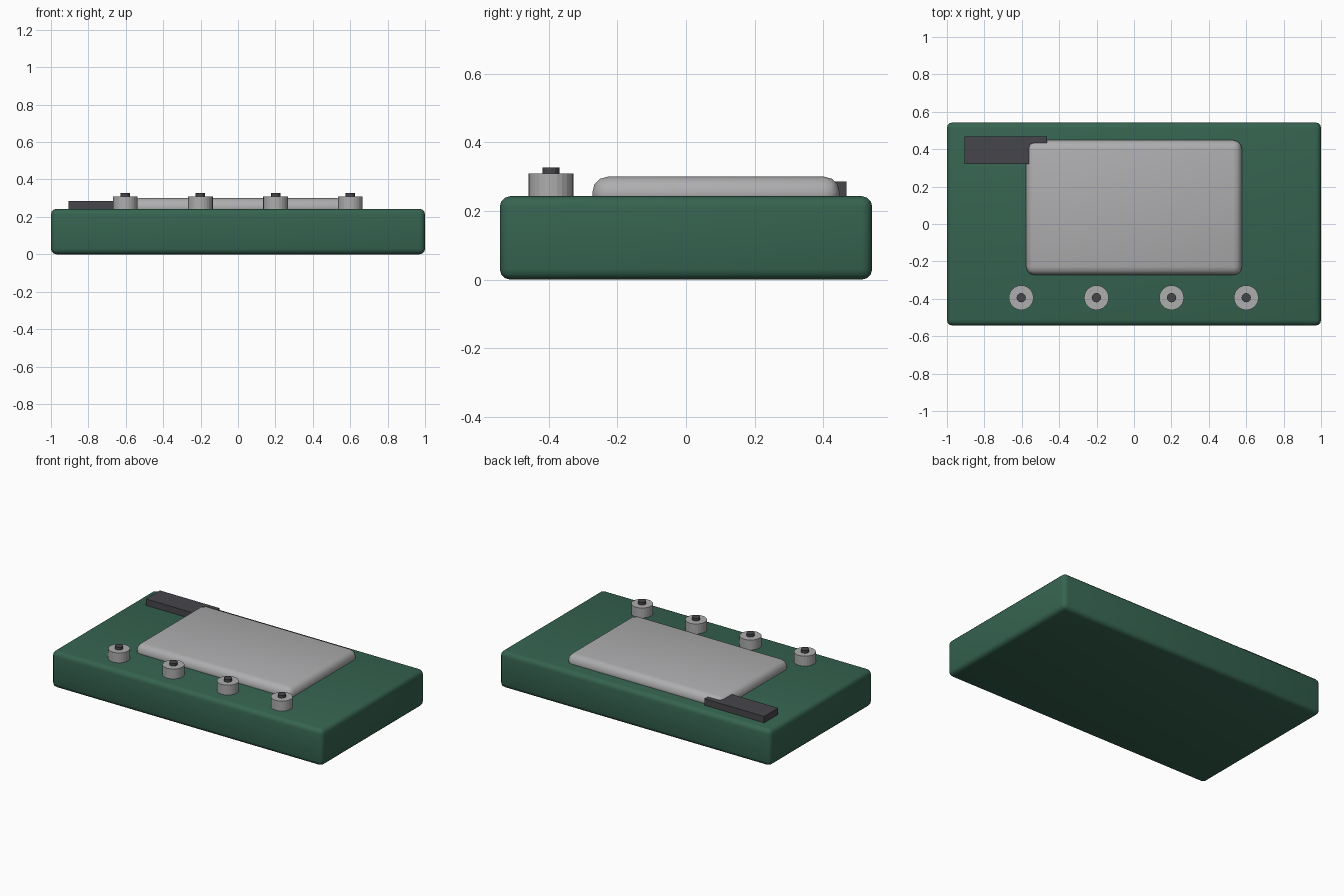
import bpy
import math

if "Cube" in bpy.data.objects:
    bpy.data.objects.remove(bpy.data.objects["Cube"])


def make_material(name, rgb):
    mat = bpy.data.materials.new(name)
    mat.diffuse_color = (*rgb, 1.0)
    mat.use_nodes = True
    mat.node_tree.nodes["Principled BSDF"].inputs["Base Color"].default_value = mat.diffuse_color
    return mat


GREEN = make_material("dark green", (0.036, 0.125, 0.08))
GREY = make_material("light grey", (0.42, 0.42, 0.43))
CHARCOAL = make_material("charcoal", (0.062, 0.06, 0.068))


def finish(obj, name, mat):
    obj.name = name
    obj.data.materials.append(mat)
    return obj


def box(name, x, y, z, mat, bevel=0.0):
    """Box spanning the (min, max) ranges, with optional rounded edges."""
    spans = (x, y, z)
    bpy.ops.mesh.primitive_cube_add(size=1, location=[(a + b) / 2 for a, b in spans])
    obj = finish(bpy.context.object, name, mat)
    obj.scale = [b - a for a, b in spans]
    bpy.ops.object.transform_apply(location=False, rotation=False, scale=True)
    if bevel:
        mod = obj.modifiers.new("rounded_edges", "BEVEL")
        mod.width = bevel
        mod.segments = 3
        bpy.ops.object.modifier_apply(modifier=mod.name)
        bpy.ops.object.shade_smooth_by_angle(angle=math.radians(35))
    return obj


def cylinder(name, x, y, z, radius, sides, mat):
    bpy.ops.mesh.primitive_cylinder_add(
        vertices=sides, radius=radius, depth=z[1] - z[0],
        location=(x, y, (z[0] + z[1]) / 2))
    return finish(bpy.context.object, name, mat)


# Rounded main body
box("body", (-1, 1), (-0.543, 0.543), (0, 0.243), GREEN, 0.03)

# Raised panel with soft edges, sunk partly into the body
box("raised_panel", (-0.577, 0.577), (-0.273, 0.448), (0.2, 0.3), GREY, 0.045)

# Dark bar tucked under the panel corner
box("dark_bar", (-0.905, -0.465), (0.32, 0.468), (0.22, 0.286), CHARCOAL)

# Row of knobs with small dark caps
for i, x in enumerate((-0.603, -0.201, 0.201, 0.6)):
    cylinder(f"knob_{i + 1}", x, -0.394, (0.22, 0.309), 0.066, 24, GREY)
    cylinder(f"knob_cap_{i + 1}", x, -0.394, (0.29, 0.327), 0.025, 12, CHARCOAL)
